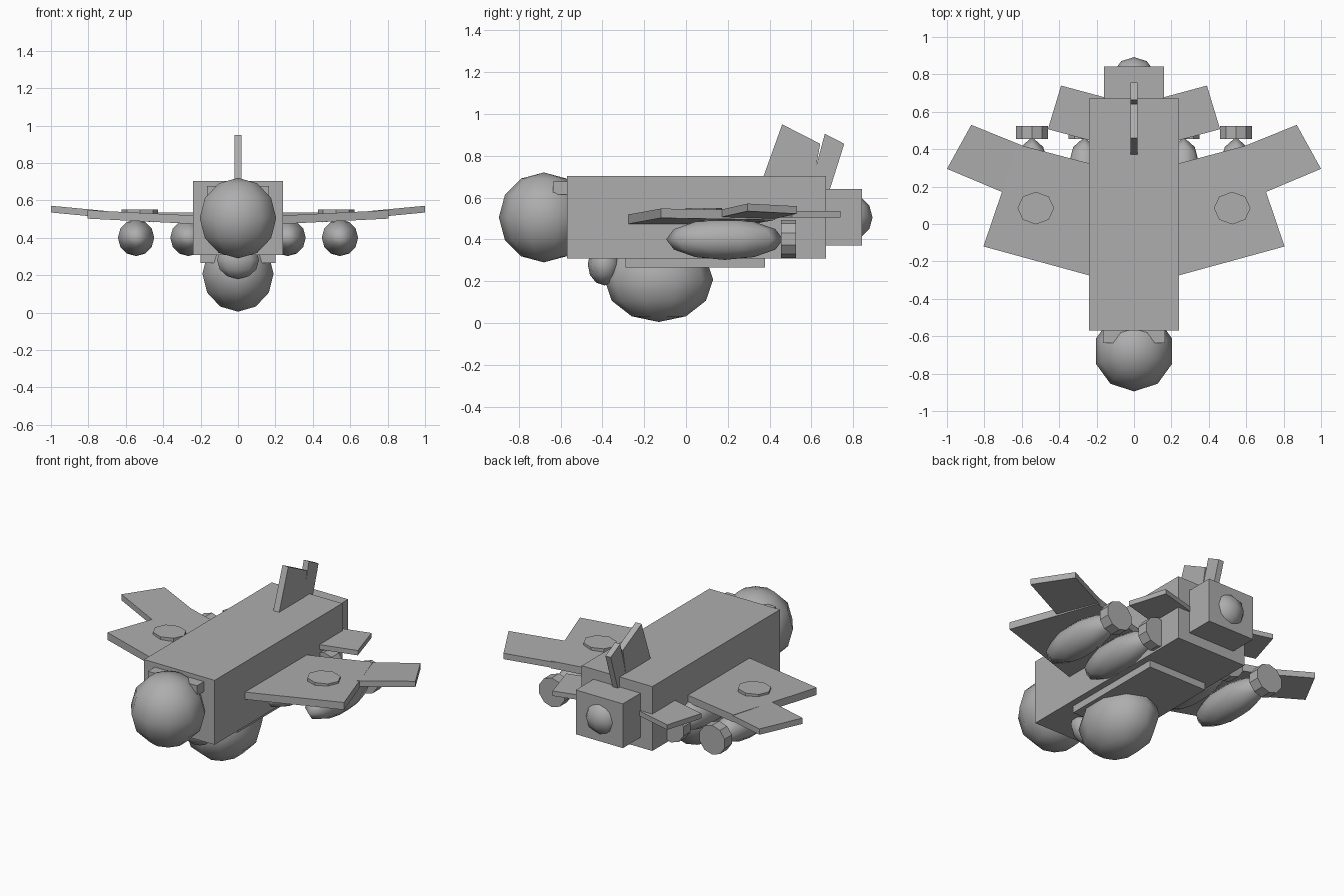
import bpy
import bmesh
import math
from mathutils import Matrix

if "Cube" in bpy.data.objects:
    bpy.data.objects.remove(bpy.data.objects["Cube"])

grey = bpy.data.materials.new("light grey")
grey.diffuse_color = (0.42, 0.42, 0.42, 1)
grey.use_nodes = True
grey.node_tree.nodes["Principled BSDF"].inputs["Base Color"].default_value = grey.diffuse_color


def finish(name, bm, smooth=False):
    bmesh.ops.recalc_face_normals(bm, faces=bm.faces)
    for f in bm.faces:
        f.smooth = smooth
    me = bpy.data.meshes.new(name)
    bm.to_mesh(me)
    bm.free()
    me.materials.append(grey)
    ob = bpy.data.objects.new(name, me)
    bpy.context.collection.objects.link(ob)
    return ob


def box(name, x, y, z):
    """Box centred on x = 0 with half width x and (low, high) spans y and z."""
    bm = bmesh.new()
    bmesh.ops.create_cube(bm, size=1)
    for v in bm.verts:
        v.co = (v.co.x * 2 * x,
                sum(y) / 2 + v.co.y * (y[1] - y[0]),
                sum(z) / 2 + v.co.z * (z[1] - z[0]))
    return finish(name, bm)


def ball(name, centre, radii):
    """Low-poly ellipsoid with ten sides."""
    bm = bmesh.new()
    m = Matrix.Translation(centre) @ Matrix.Diagonal((*radii, 1))
    bmesh.ops.create_uvsphere(bm, u_segments=10, v_segments=6, radius=1, matrix=m)
    return finish(name, bm, True)


def disc(name, centre, radii, depth, sides, rot=None):
    bm = bmesh.new()
    m = Matrix.Translation(centre) @ (rot or Matrix()) @ Matrix.Diagonal((*radii, depth, 1))
    bmesh.ops.create_cone(bm, cap_ends=True, segments=sides, radius1=1,
                          radius2=1, depth=1, matrix=m)
    return finish(name, bm)


def slab(name, low, offset):
    """Closed plate from a lower outline pushed along an offset."""
    bm = bmesh.new()
    a = [bm.verts.new(p) for p in low]
    b = [bm.verts.new([c + d for c, d in zip(p, offset)]) for p in low]
    n = len(a)
    bm.faces.new(a[::-1])
    bm.faces.new(b)
    for i in range(n):
        j = (i + 1) % n
        bm.faces.new((a[i], a[j], b[j], b[i]))
    return finish(name, bm)


# Body
box("fuselage", 0.24, (-0.57, 0.67), (0.308, 0.704))
box("tail_block", 0.16, (0.6, 0.842), (0.37, 0.642))
box("nose_collar", 0.167, (-0.637, -0.5), (0.615, 0.677))
box("belly_plate", 0.2, (-0.29, 0.378), (0.265, 0.33))
ball("nose_dome", (0, -0.68, 0.505), (0.215, 0.215, 0.215))
ball("tail_dome", (0, 0.782, 0.505), (0.115, 0.11, 0.11))
ball("belly_dome", (0, -0.13, 0.208), (0.2, 0.26, 0.203))
ball("chin_dome", (0, -0.39, 0.28), (0.118, 0.08, 0.1))

# Fin and rudder
slab("fin", [(-0.02, 0.345, 0.63), (-0.02, 0.46, 0.95), (-0.02, 0.642, 0.857),
             (-0.02, 0.6, 0.63)], (0.04, 0, 0))
slab("rudder", [(-0.018, 0.59, 0.63), (-0.018, 0.664, 0.905),
                (-0.018, 0.757, 0.857), (-0.018, 0.685, 0.63)], (0.036, 0, 0))

# Wings, tailplanes and pods, repeated on both sides
for side, s in (("right", 1), ("left", -1)):
    def wing(name, outline, base, slope, thick):
        slab(side + name, [(s * x, y, base + slope * x) for x, y in outline],
             (0, 0, thick))

    wing("_inner_wing", [(0.1, -0.313), (0.805, -0.12), (0.62, 0.425), (0.1, 0.287)],
         0.462, 0.05, 0.045)
    wing("_outer_wing", [(0.56, 0.11), (1.0, 0.295), (0.87, 0.53), (0.45, 0.36)],
         0.440, 0.095, 0.036)
    wing("_tailplane", [(0.1, 0.41), (0.46, 0.507), (0.39, 0.74), (0.1, 0.662)],
         0.505, 0.0, 0.03)
    disc(side + "_wing_disc", (s * 0.525, 0.085, 0.525), (0.087, 0.098), 0.05, 8,
         Matrix.Rotation(math.pi / 2, 4, 'Z'))
    for label, x in (("_inner", 0.265), ("_outer", 0.545)):
        ball(side + label + "_pod", (s * x, 0.185, 0.4), (0.102, 0.28, 0.098))
        disc(side + label + "_pod_nozzle", (s * x, 0.49, 0.402), (0.09, 0.09), 0.07,
             10, Matrix.Rotation(math.pi / 2, 4, 'X'))
